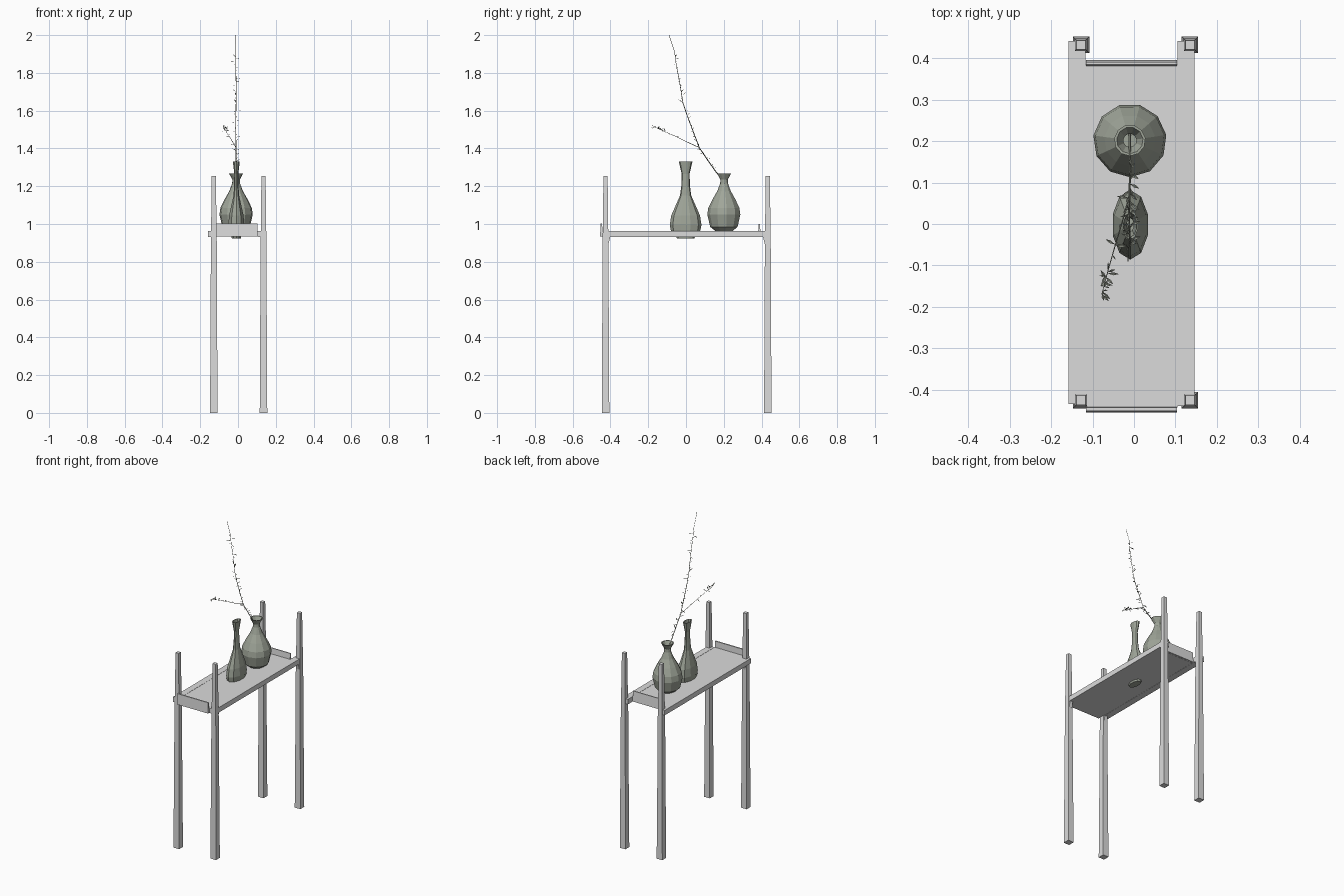
import bpy, bmesh, math, random
from mathutils import Vector, Matrix

random.seed(4)
if "Cube" in bpy.data.objects:
    bpy.data.objects.remove(bpy.data.objects["Cube"], do_unlink=True)


def material(name, rgb):
    m = bpy.data.materials.new(name)
    m.use_nodes = True
    m.diffuse_color = (*rgb, 1)
    m.node_tree.nodes["Principled BSDF"].inputs["Base Color"].default_value = (*rgb, 1)
    return m


GREY = material("pale grey", (0.71, 0.71, 0.71))
CLAY = material("grey green clay", (0.35, 0.38, 0.32))
PLANT = material("dry plant grey", (0.28, 0.30, 0.25))


def finish(bm, name, mat):
    me = bpy.data.meshes.new(name)
    bm.to_mesh(me)
    bm.free()
    ob = bpy.data.objects.new(name, me)
    me.materials.append(mat)
    bpy.context.collection.objects.link(ob)


def loft(name, rings, mat):
    """Skin a list of equal-length closed rings and cap both ends."""
    bm = bmesh.new()
    vs = [[bm.verts.new(p) for p in r] for r in rings]
    n = len(vs[0])
    for a, b in zip(vs, vs[1:]):
        for i in range(n):
            j = (i + 1) % n
            bm.faces.new((a[i], a[j], b[j], b[i]))
    bm.faces.new(vs[0][::-1])
    bm.faces.new(vs[-1])
    bmesh.ops.recalc_face_normals(bm, faces=bm.faces)
    finish(bm, name, mat)


def rect(x0, x1, y0, y1, z):
    return [(x0, y0, z), (x1, y0, z), (x1, y1, z), (x0, y1, z)]


def box(name, x0, x1, y0, y1, z0, z1, taper=0.0):
    loft(name, [rect(x0, x1, y0, y1, z0),
                rect(x0, x1, y0 + taper, y1 - taper, z1)], GREY)


# Tapered legs, notched thinner above the tray
for side, cx in (("left", 0.135), ("right", -0.128)):
    for end, cy in (("front", -0.426), ("back", 0.433)):
        rings = [rect(cx - h, cx + h, cy - h, cy + h, z) for z, h in
                 ((0, 0.020), (0.45, 0.0175), (0.91, 0.0155),
                  (0.965, 0.0145), (1.255, 0.011))]
        loft(f"{end}_{side}_leg", rings, GREY)
        # small angled block under the rail
        s = -1 if cy > 0 else 1
        y0, y1 = sorted((cy + s * 0.014, cy + s * 0.026))
        t0, t1 = sorted((cy + s * 0.014, cy + s * 0.016))
        loft(f"{end}_{side}_bracket", [rect(cx - 0.01, cx + 0.01, t0, t1, 0.895),
                                       rect(cx - 0.01, cx + 0.01, y0, y1, 0.935)], GREY)

# Tray: two long rails, board and upright end plates
box("right_rail", -0.158, -0.117, -0.435, 0.442, 0.932, 0.964)
box("left_rail", 0.105, 0.146, -0.44, 0.442, 0.932, 0.964)
box("tray_board", -0.117, 0.105, -0.443, 0.385, 0.933, 0.963)
box("front_end_plate", -0.116, 0.104, -0.455, -0.441, 0.934, 1.002, taper=0.003)
box("back_end_plate", -0.116, 0.104, 0.380, 0.396, 0.934, 1.0, taper=0.005)


def vase(name, cx, cy, profile, sides, squash=1.0, turn=0.0):
    rings = []
    for r, z in profile:
        rings.append([(cx + r * squash * math.cos(turn + i * math.tau / sides),
                       cy + r * math.sin(turn + i * math.tau / sides), z)
                      for i in range(sides)])
    loft(name, rings, CLAY)


# Flattened tall vase, its foot passing through the board
vase("tall_vase", -0.009, -0.002,
     [(0.046, 0.922), (0.05, 0.933), (0.078, 0.965), (0.084, 0.995), (0.076, 1.045),
      (0.052, 1.1), (0.030, 1.15), (0.023, 1.2), (0.021, 1.265), (0.036, 1.33),
      (0.030, 1.33), (0.016, 1.265), (0.016, 1.2)], 10, 0.53, math.pi / 10)

# Round vase
vase("round_vase", -0.010, 0.202,
     [(0.048, 0.964), (0.074, 0.985), (0.089, 1.05), (0.084, 1.085), (0.062, 1.13),
      (0.036, 1.175), (0.021, 1.215), (0.020, 1.235), (0.038, 1.268),
      (0.032, 1.268), (0.016, 1.235), (0.016, 1.2)], 11, 1.0, 0.15)


def stem(name, pts, radius):
    """Thin tapering tube through the points."""
    rings = []
    for k, p in enumerate(pts):
        d = Vector(pts[min(k + 1, len(pts) - 1)]) - Vector(pts[max(k - 1, 0)])
        q = d.to_track_quat('Z', 'Y')
        r = radius * (1 - 0.6 * k / (len(pts) - 1))
        rings.append([Vector(p) + q @ Vector((r * math.cos(a), r * math.sin(a), 0))
                      for a in (0, math.tau / 4, math.tau / 2, math.tau * 3 / 4)])
    loft(name, rings, PLANT)


def along(pts, t):
    f = t * (len(pts) - 1)
    i = min(int(f), len(pts) - 2)
    return Vector(pts[i]).lerp(Vector(pts[i + 1]), f - i)


def leaves(name, pts, spots, length):
    """Small folded diamond leaves at the given fractions of a stem."""
    bm = bmesh.new()
    for t in spots:
        turn = random.uniform(0, math.tau)
        d = Vector((math.cos(turn), math.sin(turn), random.uniform(-0.4, 0.8)))
        size = length * random.uniform(0.55, 1.1)
        m = Matrix.Translation(along(pts, t)) @ d.to_track_quat('X', 'Z').to_matrix().to_4x4()
        a, b, c, e = [bm.verts.new(m @ (Vector(p) * size)) for p in
                      ((0, 0, 0), (0.55, -0.13, 0.06), (1, 0, 0), (0.55, 0.13, 0.06))]
        bm.faces.new((a, b, c))
        bm.faces.new((a, c, e))
    finish(bm, name, PLANT)


# Branch standing in the round vase, with one side shoot
main = [(-0.010, 0.225, 1.20), (-0.010, 0.158, 1.277), (-0.010, 0.11, 1.345),
        (-0.011, 0.07, 1.405), (-0.012, 0.038, 1.49), (-0.012, 0.008, 1.57),
        (-0.010, -0.016, 1.64), (-0.010, -0.032, 1.74), (-0.012, -0.052, 1.845),
        (-0.014, -0.060, 1.91), (-0.015, -0.09, 2.0)]
shoot = [(-0.011, 0.07, 1.405), (-0.027, 0.01, 1.432), (-0.045, -0.05, 1.462),
         (-0.062, -0.11, 1.488), (-0.078, -0.17, 1.515)]
stem("branch", main, 0.0028)
stem("side_shoot", shoot, 0.0018)
leaves("branch_leaves", main, [0.14 + 0.72 * i / 39 for i in range(40)], 0.03)
leaves("shoot_leaves", shoot, [0.35, 0.5, 0.6] + [0.75 + 0.25 * i / 19 for i in range(20)], 0.027)
